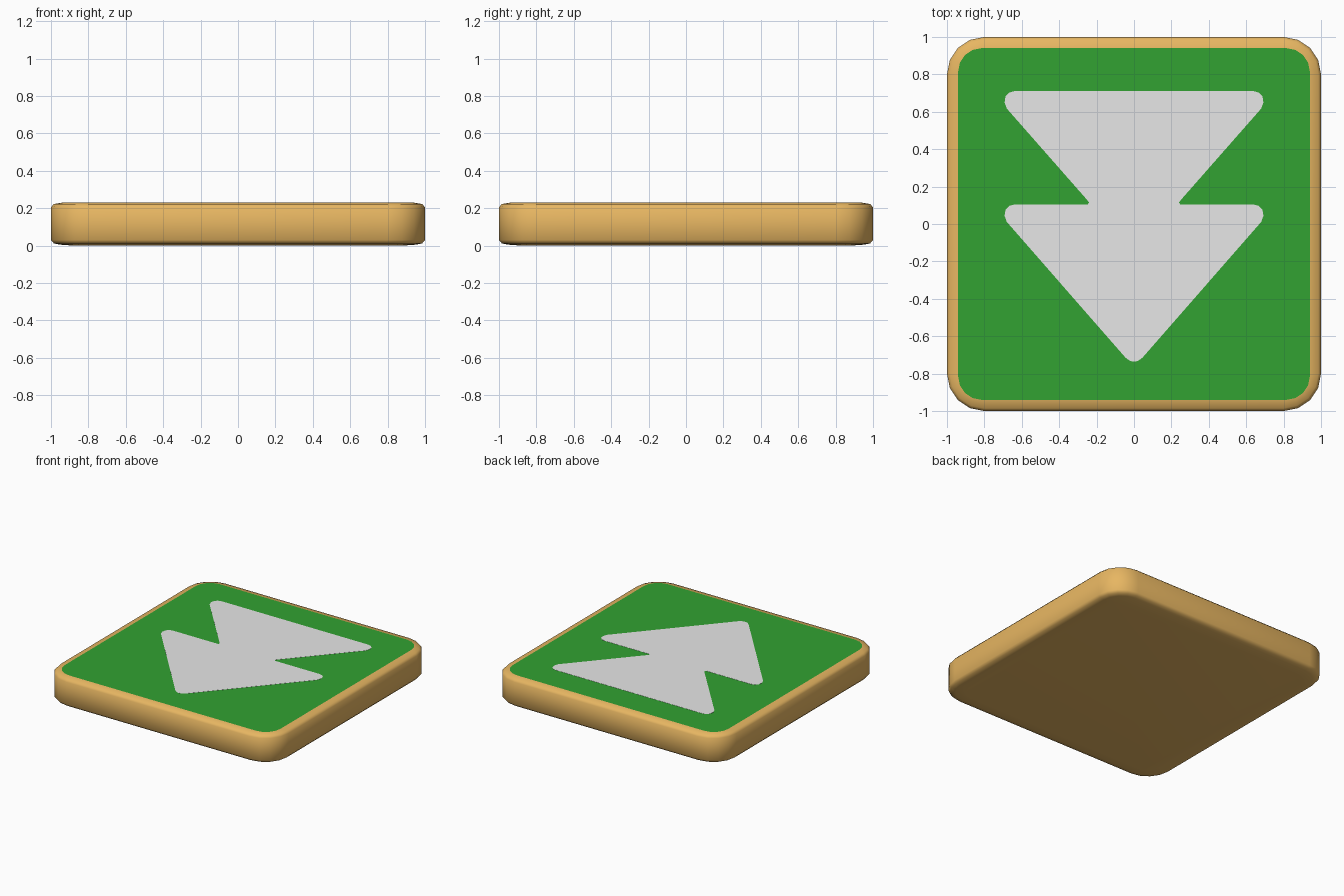
import bpy, bmesh, math

if "Cube" in bpy.data.objects:
    bpy.data.objects.remove(bpy.data.objects["Cube"])

def material(name, rgb):
    m = bpy.data.materials.new(name)
    m.diffuse_color = (*rgb, 1)
    m.use_nodes = True
    m.node_tree.nodes["Principled BSDF"].inputs["Base Color"].default_value = m.diffuse_color
    return m

tan = material("tan_wood", (0.82, 0.48, 0.125))
green = material("green_paint", (0.032, 0.36, 0.032))
white = material("pale_grey", (0.8, 0.8, 0.8))

def make_object(name, bm, mats):
    bmesh.ops.recalc_face_normals(bm, faces=bm.faces)
    me = bpy.data.meshes.new(name)
    bm.to_mesh(me)
    bm.free()
    for m in mats:
        me.materials.append(m)
    ob = bpy.data.objects.new(name, me)
    bpy.context.collection.objects.link(ob)
    return ob

def rounded_square(half, radius, steps=4):
    pts = []
    for k, (sx, sy) in enumerate([(1, 1), (-1, 1), (-1, -1), (1, -1)]):
        for i in range(steps + 1):
            a = math.pi / 2 * (k + i / steps)
            pts.append((sx * (half - radius) + radius * math.cos(a),
                        sy * (half - radius) + radius * math.sin(a)))
    return pts

# Tile body: rounded-square rings lofted upwards (half width, corner radius, z)
TOP = 0.23
rings = [(0.88, 0.10, 0.0), (0.95, 0.15, 0.005), (0.985, 0.185, 0.012), (1.0, 0.2, 0.03),
         (1.0, 0.2, 0.205), (0.985, 0.185, 0.222), (0.94, 0.125, TOP)]
bm = bmesh.new()
loops = [[bm.verts.new((x, y, z)) for x, y in rounded_square(h, r)] for h, r, z in rings]
for a, b in zip(loops, loops[1:]):
    n = len(a)
    for i in range(n):
        j = (i + 1) % n
        bm.faces.new((a[i], a[j], b[j], b[i])).smooth = True
bm.faces.new(loops[0]).smooth = True
# Green painted face is the top cap
bm.faces.new(loops[-1]).material_index = 1
make_object("tile", bm, [tan, green])

# Double arrow marking: right half outline, mirrored to the left
half = [(0.64, 0.71), (0.667, 0.703), (0.687, 0.682), (0.692, 0.65), (0.68, 0.617),
        (0.25, 0.128), (0.241, 0.115), (0.247, 0.104),
        (0.64, 0.104), (0.667, 0.097), (0.687, 0.076), (0.692, 0.044), (0.68, 0.011),
        (0.045, -0.715), (0.025, -0.73), (0.008, -0.735)]
outline = half + [(-x, y) for x, y in reversed(half)]
bm = bmesh.new()
face = bm.faces.new([bm.verts.new((x, y, TOP - 0.002)) for x, y in outline])
ext = bmesh.ops.extrude_face_region(bm, geom=[face])
for v in ext["geom"]:
    if isinstance(v, bmesh.types.BMVert):
        v.co.z = TOP + 0.001
make_object("arrow_marking", bm, [white])
